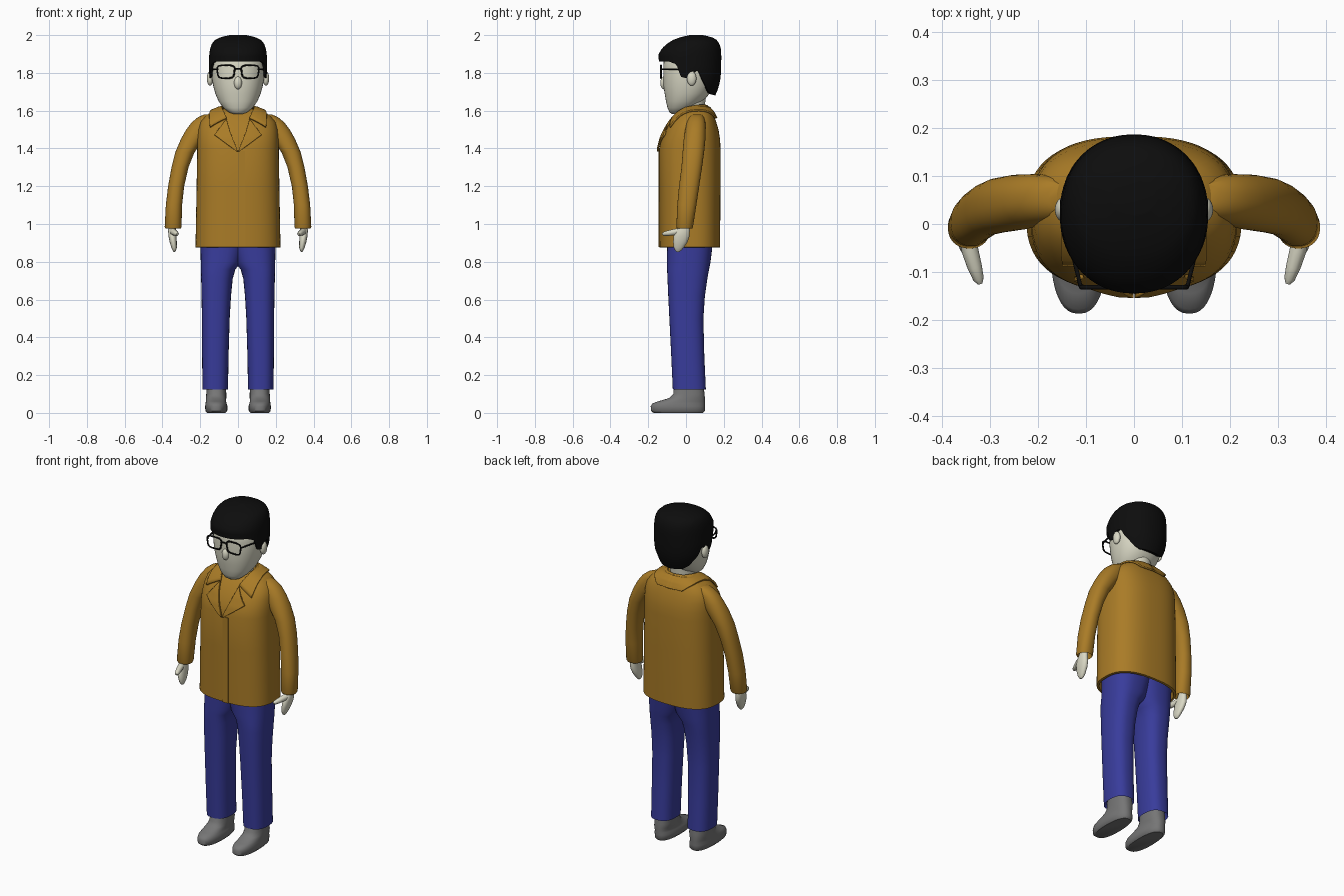
import bpy, bmesh, math

if "Cube" in bpy.data.objects:
    bpy.data.objects.remove(bpy.data.objects["Cube"])

def mat(name, c):
    m = bpy.data.materials.new(name)
    m.diffuse_color = (*c, 1)
    m.use_nodes = True
    m.node_tree.nodes["Principled BSDF"].inputs["Base Color"].default_value = m.diffuse_color
    return m

GOLD = mat("gold_cloth", (0.40, 0.20, 0.02))
BLUE = mat("blue_cloth", (0.04, 0.045, 0.33))
SKIN = mat("skin", (0.70, 0.69, 0.56))
BLACK = mat("black", (0.004, 0.004, 0.004))
GREY = mat("grey_shoe", (0.18, 0.18, 0.18))

def finish(ob, m, mirror=False, angle=45):
    bpy.ops.object.select_all(action='DESELECT')
    ob.select_set(True)
    bpy.context.view_layer.objects.active = ob
    if ob.type == 'CURVE':
        bpy.ops.object.convert(target='MESH')
    ob.data.materials.clear()
    ob.data.materials.append(m)
    bpy.ops.object.shade_smooth_by_angle(angle=math.radians(angle))
    if mirror:
        ob.modifiers.new("Mirror", 'MIRROR').use_mirror_merge = False
    return ob

def mesh_from_rows(name, rows, closed=True, caps=True):
    bm = bmesh.new()
    vs = [[bm.verts.new(p) for p in r] for r in rows]
    n = len(rows[0])
    for a, b in zip(vs, vs[1:]):
        for i in range(n if closed else n - 1):
            j = (i + 1) % n
            bm.faces.new((a[i], a[j], b[j], b[i]))
    if caps:
        bm.faces.new(vs[0][::-1])
        bm.faces.new(vs[-1])
    bmesh.ops.recalc_face_normals(bm, faces=bm.faces)
    me = bpy.data.meshes.new(name)
    bm.to_mesh(me)
    bm.free()
    ob = bpy.data.objects.new(name, me)
    bpy.context.collection.objects.link(ob)
    return ob

def section_point(s, t, p):
    """Point at angle t (0 = front) on the superellipse filling x0,x1,y0,y1."""
    x0, x1, y0, y1 = s
    f = lambda v: math.copysign(abs(v) ** (2 / p), v)
    return ((x0 + x1) / 2 + (x1 - x0) / 2 * f(math.sin(t)),
            (y0 + y1) / 2 - (y1 - y0) / 2 * f(math.cos(t)))

def loft(name, rings, m, p=2.3, n=40, mirror=False):
    """Stack of horizontal sections: z, x0, x1, y0, y1."""
    rows = [[(*section_point(s, 2 * math.pi * i / n, p), z) for i in range(n)]
            for z, *s in rings]
    return finish(mesh_from_rows(name, rows), m, mirror)

def sym(rings):
    return [(z, -x, x, a, b) for z, x, a, b in rings]

def tube(name, pts, r, m, cyclic=False, mirror=False, radii=None):
    cu = bpy.data.curves.new(name, 'CURVE')
    cu.dimensions = '3D'
    cu.bevel_depth, cu.bevel_resolution, cu.use_fill_caps = r, 3, True
    sp = cu.splines.new('POLY')
    sp.points.add(len(pts) - 1)
    for i, q in enumerate(pts):
        sp.points[i].co = (*q, 1)
        sp.points[i].radius = radii[i] if radii else 1
    sp.use_cyclic_u = cyclic
    ob = bpy.data.objects.new(name, cu)
    bpy.context.collection.objects.link(ob)
    return finish(ob, m, mirror)

def ball(name, loc, size, m):
    bpy.ops.mesh.primitive_uv_sphere_add(segments=24, ring_count=14, radius=1, location=loc)
    ob = bpy.context.object
    ob.name, ob.scale = name, size
    return finish(ob, m)

# Shoes and trouser legs
loft("shoes", [(0, .066, .164, -.172, .09), (.01, .057, .173, -.185, .1), (.035, .056, .174, -.187, .1),
               (.05, .06, .172, -.178, .1), (.062, .064, .17, -.145, .1), (.078, .062, .17, -.09, .1),
               (.1, .062, .168, -.067, .098), (.17, .064, .165, -.06, .09)], GREY, 2.4, mirror=True)
loft("trousers", [(.16, .065, .176, -.058, .093), (.125, .053, .188, -.07, .105), (.3, .05, .19, -.078, .097),
                  (.5, .044, .191, -.088, .092), (.62, .037, .193, -.094, .1), (.71, .028, .195, -.098, .113),
                  (.76, .014, .196, -.1, .122), (.8, -.02, .197, -.1, .13), (.95, -.06, .2, -.1, .148)],
     BLUE, 2.5, mirror=True)

# Jacket body, hollow at the hem
torso = loft("jacket_body", sym([(.92, .2, -.115, .155), (.875, .212, -.128, .168), (.877, .225, -.14, .18),
                                 (1.2, .219, -.142, .183), (1.4, .216, -.142, .183), (1.45, .215, -.13, .18),
                                 (1.5, .211, -.108, .172), (1.54, .2, -.083, .16), (1.57, .175, -.06, .149),
                                 (1.59, .147, -.04, .138), (1.61, .1, -.015, .12)]), GOLD, 2.6, 64)

# Sleeves
loft("sleeves", [(1.01, .313, .374, -.037, .022), (.975, .303, .383, -.047, .032), (.985, .299, .388, -.051, .037),
                 (1.1, .296, .382, -.046, .055), (1.2, .285, .37, -.037, .07), (1.3, .262, .352, -.024, .085),
                 (1.38, .23, .332, -.018, .096), (1.45, .18, .302, -.012, .103), (1.5, .14, .274, -.004, .104),
                 (1.54, .12, .243, .004, .102), (1.565, .1, .212, .015, .095), (1.58, .1, .18, .03, .085)],
     GOLD, 2.2, mirror=True)

# Collar and lapels: strips laid over the jacket body
def flap(name, inner, outer):
    k = 6
    rows = [[tuple(a + (b - a) * i / k for a, b in zip(p, q)) for i in range(k + 1)]
            for p, q in zip(inner, outer)]
    ob = finish(mesh_from_rows(name, rows, False, False), GOLD, angle=60)
    sub = ob.modifiers.new("Subdivide", 'SUBSURF')
    sub.subdivision_type, sub.levels, sub.render_levels = 'SIMPLE', 2, 2
    sw = ob.modifiers.new("Wrap", 'SHRINKWRAP')
    sw.target, sw.wrap_mode, sw.offset = torso, 'OUTSIDE', .007
    so = ob.modifiers.new("Solidify", 'SOLIDIFY')
    so.thickness, so.offset = .01, 0
    ob.modifiers.new("Mirror", 'MIRROR')

flap("collar",
     [(0, .108, 1.628), (.05, .097, 1.628), (.078, .06, 1.627), (.085, .02, 1.62), (.08, -.02, 1.6), (.06, -.068, 1.555)],
     [(0, .163, 1.562), (.08, .155, 1.562), (.125, .105, 1.59), (.14, .03, 1.595), (.148, -.03, 1.57), (.148, -.085, 1.513)])
flap("lapels",
     [(.06, -.07, 1.55), (.05, -.095, 1.51), (.035, -.115, 1.465), (.018, -.13, 1.425), (.001, -.145, 1.385)],
     [(.092, -.1, 1.51), (.125, -.115, 1.472), (.09, -.13, 1.445), (.05, -.14, 1.415), (.006, -.145, 1.384)])

# Button placket
bpy.ops.mesh.primitive_cube_add(size=1, location=(.018, -.136, 1.132))
placket = bpy.context.object
placket.name, placket.scale = "placket", (.036, .02, .51)
finish(placket, GOLD)

# Hands and thumbs
loft("hands", [(1.0, .33, .366, -.03, .018), (.965, .329, .37, -.05, .02), (.935, .326, .368, -.066, .019),
               (.905, .324, .362, -.068, .008), (.875, .324, .353, -.065, -.012), (.86, .328, .346, -.058, -.025),
               (.853, .333, .341, -.05, -.035)], SKIN, 2.2, 24, True)
tube("thumbs", [(.35, -.02, .965), (.342, -.055, .958), (.332, -.09, .952), (.324, -.115, .948), (.321, -.125, .947)],
     .016, SKIN, mirror=True, radii=[1, 1.1, .95, .7, .3])

# Neck, head, nose, ears
loft("neck", sym([(1.5, .07, -.045, .1), (1.6, .068, -.042, .095), (1.7, .075, -.04, .11)]), SKIN, 2)
loft("head", sym([(1.583, .025, -.075, -.03), (1.592, .05, -.088, .0), (1.615, .078, -.098, .04),
                  (1.65, .103, -.106, .09), (1.69, .12, -.113, .125), (1.73, .131, -.119, .145),
                  (1.78, .14, -.12, .155), (1.83, .142, -.12, .16), (1.9, .135, -.115, .16),
                  (1.94, .11, -.07, .14)]), SKIN, 2.2)
ball("nose", (0, -.116, 1.747), (.021, .02, .034), SKIN)
for s, side in ((-1, "left"), (1, "right")):
    ball(side + "_ear", (s * .148, .03, 1.77), (.017, .025, .038), SKIN)

# Hair: shell whose lower edge follows fringe, sideburn, ear and nape
SHAPE = sym([(1.66, .105, -.13, .145), (1.7, .127, -.138, .165), (1.76, .149, -.142, .182),
             (1.82, .155, -.143, .186), (1.9, .152, -.145, .187), (1.93, .147, -.127, .184),
             (1.955, .138, -.1, .177), (1.975, .122, -.068, .162), (1.99, .088, -.025, .135), (2.0, .045, .02, .09)])
EDGE = [(0, 1.86), (50, 1.86), (66, 1.845), (74, 1.78), (86, 1.77), (92, 1.81), (104, 1.81),
        (112, 1.765), (130, 1.705), (145, 1.685), (180, 1.68)]

def interp(table, v):
    for a, b in zip(table, table[1:]):
        if v <= b[0]:
            t = (v - a[0]) / (b[0] - a[0])
            return [p + (q - p) * t for p, q in zip(a[1:], b[1:])]
    return list(table[-1][1:])

N, K = 96, 16
rows = [[] for _ in range(K + 2)]
for i in range(N):
    t = 2 * math.pi * i / N
    deg = math.degrees(t)
    low = interp(EDGE, min(deg, 360 - deg))[0]
    for k in range(K + 1):
        z = low + (2 - low) * math.sin(math.pi / 2 * k / K)
        x, y = section_point(interp(SHAPE, z), t, 2.15)
        if k == 0:
            rows[0].append((x * .82, .02 + (y - .02) * .82, z + .01))
        rows[k + 1].append((x, y, z))
finish(mesh_from_rows("hair", rows), BLACK, angle=60)

# Glasses: rounded rims, bridge, temples
rim = []
for i in range(32):
    x, z = section_point((-.045, .045, -.034, .034), 2 * math.pi * i / 32, 4)
    rim.append((.064 + x * (1 + z * 2.5), -.132, 1.806 + z))
tube("glasses_rims", rim, .0045, BLACK, cyclic=True, mirror=True)
tube("glasses_bridge", [(-.021, -.132, 1.815), (-.008, -.134, 1.823), (.008, -.134, 1.823), (.021, -.132, 1.815)],
     .0045, BLACK)
tube("glasses_temples", [(.105, -.132, 1.82), (.112, -.128, 1.82), (.15, .03, 1.82), (.15, .05, 1.805)],
     .0045, BLACK, mirror=True)
